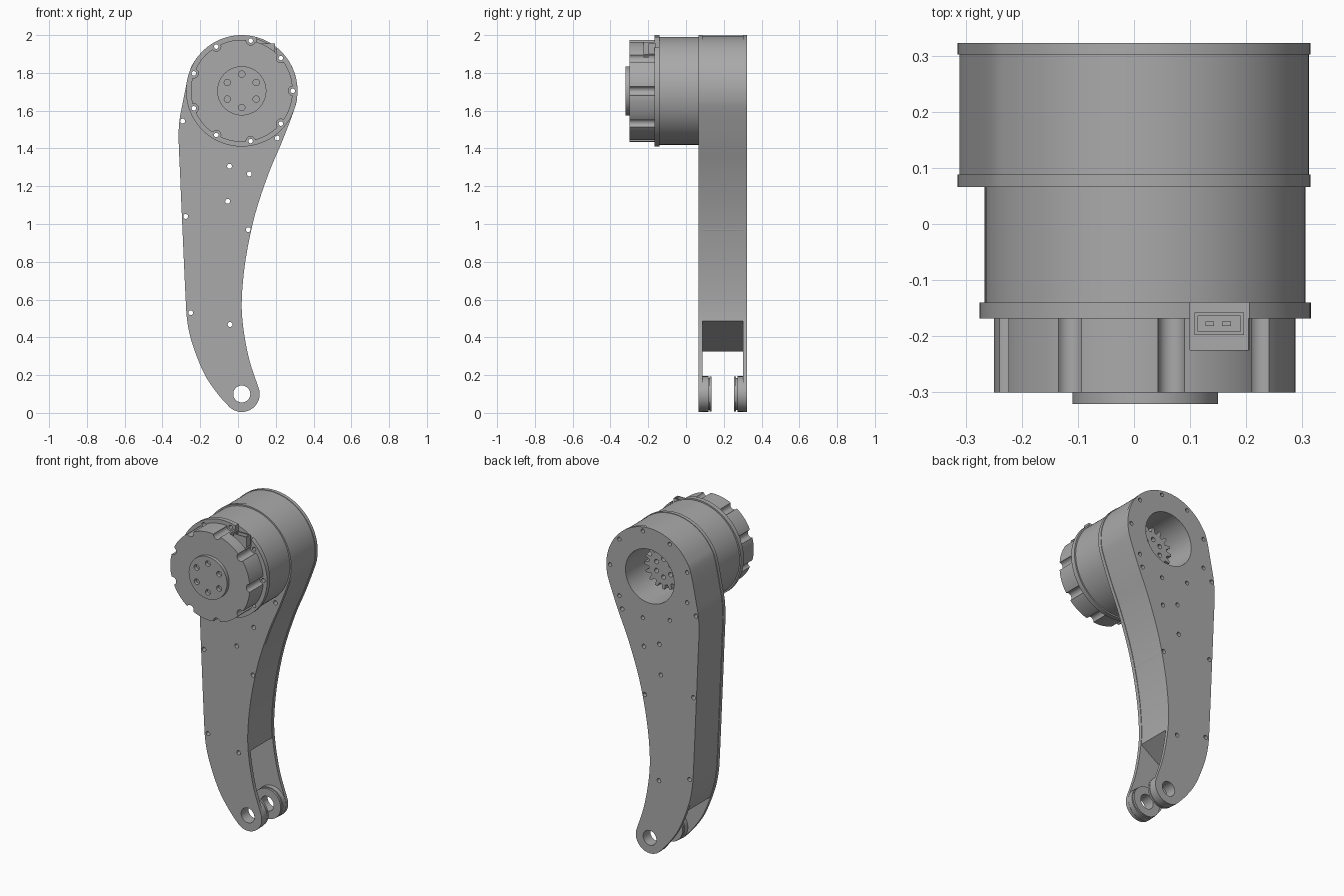
import bpy, bmesh
from math import sin, cos, asin, sqrt, radians, pi
from mathutils import Vector

if "Cube" in bpy.data.objects:
    bpy.data.objects.remove(bpy.data.objects["Cube"], do_unlink=True)

grey = bpy.data.materials.new("machined grey")
grey.use_nodes = True
grey.diffuse_color = (0.4, 0.4, 0.4, 1)
grey.node_tree.nodes["Principled BSDF"].inputs["Base Color"].default_value = (0.4, 0.4, 0.4, 1)

AXIS = (0.02, 1.705)    # motor axis, x and z
PIVOT = (0.02, 0.10)    # lower clevis axis
parts = []


def finish(name, bm):
    mesh = bpy.data.meshes.new(name)
    bm.to_mesh(mesh)
    bm.free()
    mesh.materials.append(grey)
    ob = bpy.data.objects.new(name, mesh)
    bpy.context.collection.objects.link(ob)
    parts.append(ob)
    return ob


def arc(centre, r, a0=0, a1=360, n=64):
    """Points on an arc; a full turn leaves out the repeated end point."""
    steps = n if a1 - a0 == 360 else n - 1
    angles = [radians(a0 + (a1 - a0) * i / steps) for i in range(n)]
    return [(centre[0] + r * cos(a), centre[1] + r * sin(a)) for a in angles]


def ring(r, count, start, size):
    """Circular holes evenly spaced round the motor axis."""
    centres = [arc(AXIS, r, start, start + 360, count)][0]
    return [arc(c, size, n=14) for c in centres]


def prism(name, loops, y0, y1):
    """Extrude an xz outline (first loop) with holes (other loops) along y."""
    curve = bpy.data.curves.new(name, 'CURVE')
    curve.dimensions = '2D'
    curve.fill_mode = 'BOTH'
    curve.extrude = (y1 - y0) / 2
    for loop in loops:
        s = curve.splines.new('POLY')
        s.points.add(len(loop) - 1)
        for p, (x, z) in zip(s.points, loop):
            p.co = (x, z, 0, 1)
        s.use_cyclic_u = True
    tmp = bpy.data.objects.new(name + "_curve", curve)
    bpy.context.collection.objects.link(tmp)
    bpy.context.view_layer.update()
    mesh = bpy.data.meshes.new_from_object(
        tmp.evaluated_get(bpy.context.evaluated_depsgraph_get()))
    bm = bmesh.new()
    bm.from_mesh(mesh)
    bpy.data.objects.remove(tmp)
    bpy.data.curves.remove(curve)
    bpy.data.meshes.remove(mesh)
    for v in bm.verts:
        v.co = (v.co.x, (y0 + y1) / 2 - v.co.z, v.co.y)
    bmesh.ops.remove_doubles(bm, verts=bm.verts, dist=1e-5)
    bmesh.ops.recalc_face_normals(bm, faces=bm.faces)
    return finish(name, bm)


def box(name, lo, hi):
    bm = bmesh.new()
    bmesh.ops.create_cube(bm, size=1)
    for v in bm.verts:
        v.co = [a + (b - a) * (c + 0.5) for a, b, c in zip(lo, hi, v.co)]
    return finish(name, bm)


def smooth_loop(pts, n=4):
    """Closed Catmull-Rom curve through the points."""
    P = [Vector(p) for p in pts]
    out = []
    for i in range(len(P)):
        a, b, c, d = (P[(i + k) % len(P)] for k in (-1, 0, 1, 2))
        for j in range(n):
            t = j / n
            q = b + (c - a) * t / 2 + (a * 2 - b * 5 + c * 4 - d) * t * t / 2 \
                + (b * 3 - a - c * 3 + d) * t ** 3 / 2
            out.append((q.x, q.y))
    return out


def inset(loop, d):
    out = []
    for i, p in enumerate(loop):
        t = Vector(loop[(i + 1) % len(loop)]) - Vector(loop[i - 1])
        t.normalize()
        out.append((p[0] - t.y * d, p[1] + t.x * d))
    return out


# Arm silhouette, counter-clockwise from the right of the motor end
left_edge = [(-0.29, 1.655), (-0.314, 1.5), (-0.306, 1.25), (-0.293, 0.95), (-0.278, 0.62),
             (-0.268, 0.48), (-0.24, 0.36), (-0.18, 0.21), (-0.115, 0.11)]
right_edge = [(0.06, 0.28), (0.028, 0.45), (0.02, 0.6), (0.04, 0.81), (0.09, 1.05),
              (0.165, 1.275), (0.235, 1.44)]
outline = smooth_loop(arc(AXIS, 0.295, -20, 160, 15) + left_edge
                      + arc(PIVOT, 0.095, 220, 385, 9) + right_edge)

# Through holes shared by the plates and the core
screw_spots = [(-0.293, 1.545), (0.208, 1.455), (-0.045, 1.306), (0.06, 1.265), (-0.055, 1.12),
               (-0.277, 1.04), (0.055, 0.97), (-0.25, 0.53), (-0.042, 0.468)]
screws = [arc(c, 0.013, n=14) for c in screw_spots]
bolts = ring(0.27, 9, 0, 0.012)
opening = arc(AXIS, 0.165)
eye = arc(PIVOT, 0.045, n=40)

# Side plates and the spacer core, which ends in a sloping face
prism("front_plate", [outline, eye, opening] + screws + bolts, 0.066, 0.088)
prism("back_plate", [outline, eye, opening] + screws + bolts, 0.302, 0.323)
core = [p for p in inset(outline, 0.003) if p[1] > 0.435 + 0.68 * p[0]]
prism("core", [core, opening] + screws + bolts, 0.088, 0.302)

# Clevis bosses, stepped towards the gap
for name, y, s in (("front", 0.088, 1), ("back", 0.302, -1)):
    for part, r, a, b in (("boss", 0.094, 0, 0.03), ("boss_groove", 0.085, 0.03, 0.036),
                          ("boss_lip", 0.092, 0.036, 0.048)):
        ya, yb = sorted((y + s * a, y + s * b))
        prism(f"{name}_{part}", [arc(PIVOT, r), eye], ya, yb)

# Motor body and flange
prism("motor_body", [arc(AXIS, 0.286, n=96)] + bolts, -0.14, 0.066)
flange = prism("motor_flange", [arc(AXIS, 0.295, n=96)] + bolts, -0.168, -0.14)

# Motor housing with a scallop at each bolt
R, NOTCH = 0.27, 0.024
half = asin(NOTCH / R)
housing_loop = []
for k in range(9):
    mid = 2 * pi * k / 9
    for i in range(-6, 7):
        d = half * sin(i * pi / 12)
        r = R * cos(d) - sqrt(max(0, NOTCH ** 2 - (R * sin(d)) ** 2))
        housing_loop.append((AXIS[0] + r * cos(mid + d), AXIS[1] + r * sin(mid + d)))
    for i in range(1, 9):
        a = mid + half + (2 * pi / 9 - 2 * half) * i / 9
        housing_loop.append((AXIS[0] + R * cos(a), AXIS[1] + R * sin(a)))
housing = prism("motor_housing", [housing_loop], -0.30, -0.168)

# Pocket for the connector
cutter = box("connector_pocket_cutter", (0.1, -0.225, 1.885), (0.205, -0.14, 2.1))
parts.remove(cutter)
cutter.hide_render = True
cutter.hide_viewport = True
for ob in (housing, flange):
    mod = ob.modifiers.new("pocket", 'BOOLEAN')
    mod.operation = 'DIFFERENCE'
    mod.solver = 'EXACT'
    mod.object = cutter

# Connector socket: four walls and two pins
x0, x1, y0, y1, z0, z1, w = 0.108, 0.196, -0.198, -0.158, 1.88, 1.955, 0.006
box("socket_front_wall", (x0, y0, z0), (x1, y0 + w, z1))
box("socket_back_wall", (x0, y1 - w, z0), (x1, y1, z1))
box("socket_left_wall", (x1 - w, y0, z0), (x1, y1, z1))
box("socket_right_wall", (x0, y0, z0), (x0 + w, y1, z1))
for i, x in enumerate((0.135, 0.165)):
    box(f"socket_pin_{i}", (x - 0.008, -0.182, z0), (x + 0.008, -0.174, 1.94))

# Front hub with its bolt circle
prism("front_hub", [arc(AXIS, 0.13)] + ring(0.088, 6, 30, 0.017), -0.321, -0.30)

# Output gear inside the rear opening
teeth = 16
gear_loop = []
for k in range(teeth):
    for f, r in ((-0.32, 0.1), (-0.14, 0.13), (0.14, 0.13), (0.32, 0.1)):
        a = 2 * pi * (k + f) / teeth
        gear_loop.append((AXIS[0] + r * cos(a), AXIS[1] + r * sin(a)))
prism("output_gear", [gear_loop] + ring(0.055, 6, 30, 0.014), 0.066, 0.19)

# Smooth round surfaces, keep machined edges crisp
bpy.ops.object.select_all(action='DESELECT')
for ob in parts:
    ob.select_set(True)
bpy.context.view_layer.objects.active = parts[0]
bpy.ops.object.shade_smooth_by_angle(angle=radians(30))
